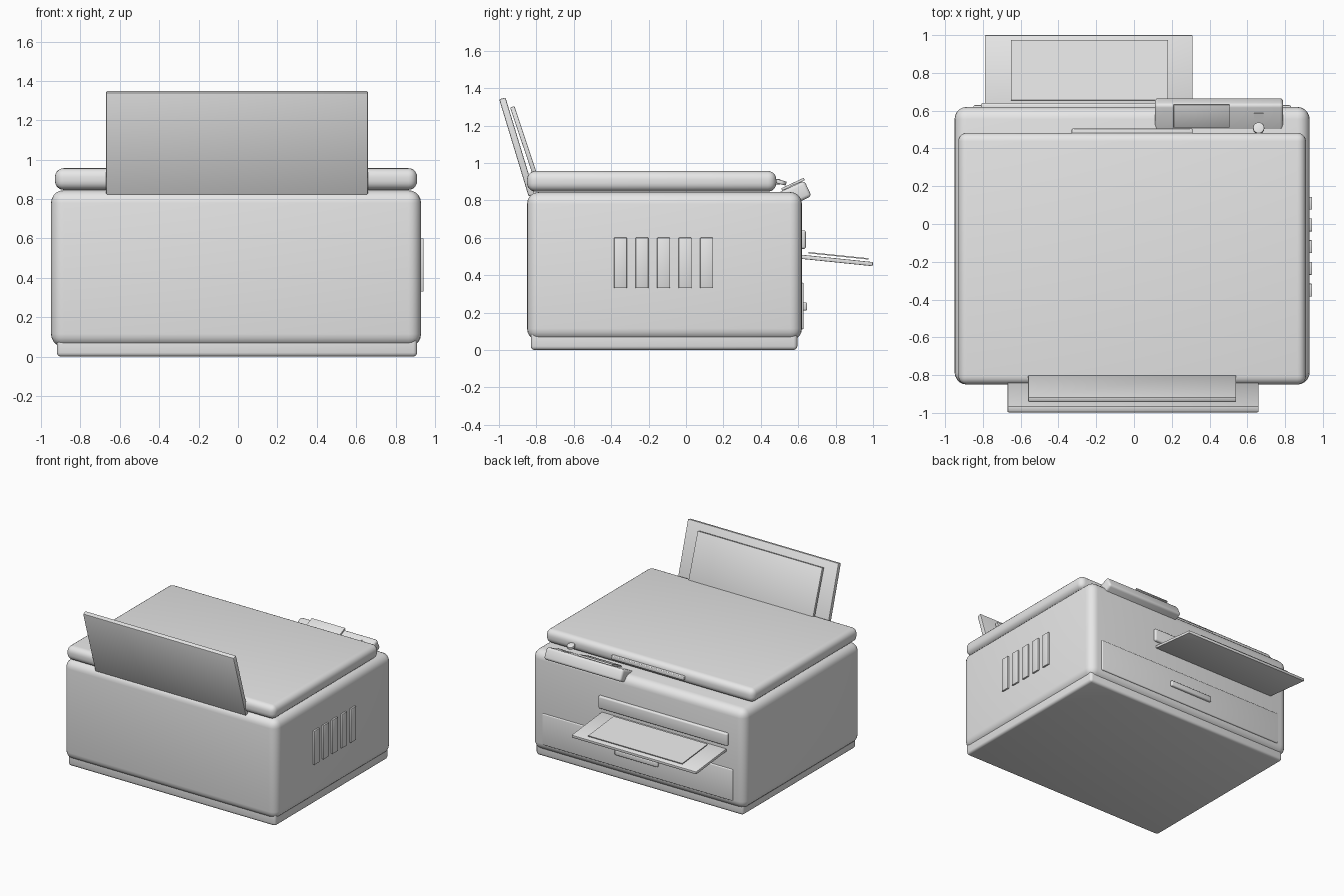
import bpy, math
from mathutils import Vector

if "Cube" in bpy.data.objects:
    bpy.data.objects.remove(bpy.data.objects["Cube"])

grey = bpy.data.materials.new("light_grey")
grey.diffuse_color = (0.8, 0.8, 0.8, 1)
grey.use_nodes = True
grey.node_tree.nodes["Principled BSDF"].inputs["Base Color"].default_value = grey.diffuse_color


def finish(obj, name, bevel=0, segments=3):
    """Name, colour, bevel and smooth a part."""
    obj.name = name
    obj.data.materials.append(grey)
    bpy.ops.object.transform_apply(location=False, rotation=False, scale=True)
    if bevel:
        m = obj.modifiers.new("bevel", 'BEVEL')
        m.width, m.segments, m.limit_method = bevel, segments, 'ANGLE'
        bpy.ops.object.modifier_apply(modifier=m.name)
    bpy.ops.object.shade_smooth_by_angle(angle=math.radians(35))
    return obj


def box(name, x, y, z, bevel=0, segments=3):
    """Box from its x, y and z ranges."""
    bpy.ops.mesh.primitive_cube_add(size=1, location=[(a + b) / 2 for a, b in (x, y, z)])
    o = bpy.context.object
    o.scale = [b - a for a, b in (x, y, z)]
    return finish(o, name, bevel, segments)


def slab(name, x, p, q, thick, bevel=0, segments=2):
    """Sloping board: centre line runs from p to q, both (y, z)."""
    a, b = Vector(p), Vector(q)
    c, d = (a + b) / 2, b - a
    bpy.ops.mesh.primitive_cube_add(size=1, location=(sum(x) / 2, c.x, c.y),
                                    rotation=(math.atan2(d.y, d.x), 0, 0))
    o = bpy.context.object
    o.scale = (x[1] - x[0], d.length, thick)
    return finish(o, name, bevel, segments)


# Main housing
box("base", (-0.92, 0.91), (-0.83, 0.595), (0, 0.12), 0.02)
box("body", (-0.95, 0.93), (-0.85, 0.62), (0.05, 0.845), 0.065, 5)
box("scanner_lid", (-0.93, 0.91), (-0.85, 0.483), (0.847, 0.957), 0.045, 5)
box("lid_handle", (-0.33, 0.31), (0.46, 0.505), (0.885, 0.915), 0.006)

# Paper feed with its sheet
slab("feed_tray", (-0.67, 0.66), (-0.825, 0.827), (-0.982, 1.345), 0.035, 0.006)
slab("feed_paper", (-0.56, 0.54), (-0.795, 0.90), (-0.929, 1.30), 0.024, 0.003)

# Output slot, tray and printed sheet
box("output_slot", (-0.81, 0.33), (0.58, 0.641), (0.54, 0.64), 0.012)
slab("output_tray", (-0.79, 0.31), (0.58, 0.502), (0.999, 0.459), 0.022, 0.004)
slab("output_paper", (-0.65, 0.18), (0.655, 0.520), (0.975, 0.487), 0.007)

# Paper drawer
box("drawer_front", (-0.85, 0.83), (0.58, 0.629), (0.11, 0.36), 0.008)
box("drawer_handle", (-0.20, 0.18), (0.61, 0.648), (0.21, 0.255), 0.01)

# Tilted control panel
slab("control_panel", (0.11, 0.79), (0.465, 0.777), (0.652, 0.864), 0.092, 0.018, 3)
slab("screen", (0.21, 0.505), (0.512, 0.858), (0.632, 0.914), 0.014, 0.002)
bpy.ops.mesh.primitive_cylinder_add(vertices=24, radius=0.03, depth=0.022,
                                    location=(0.66, 0.507, 0.897),
                                    rotation=(math.radians(-15), 0, 0))
finish(bpy.context.object, "power_button", 0.004, 2)
slab("button_mark", (0.635, 0.685), (0.56, 0.874), (0.587, 0.8866), 0.008)

# Side vents
for i in range(5):
    y = -0.35 + i * 0.115
    box(f"side_vent_{i + 1}", (0.90, 0.943), (y - 0.034, y + 0.034), (0.33, 0.60), 0.003, 2)
